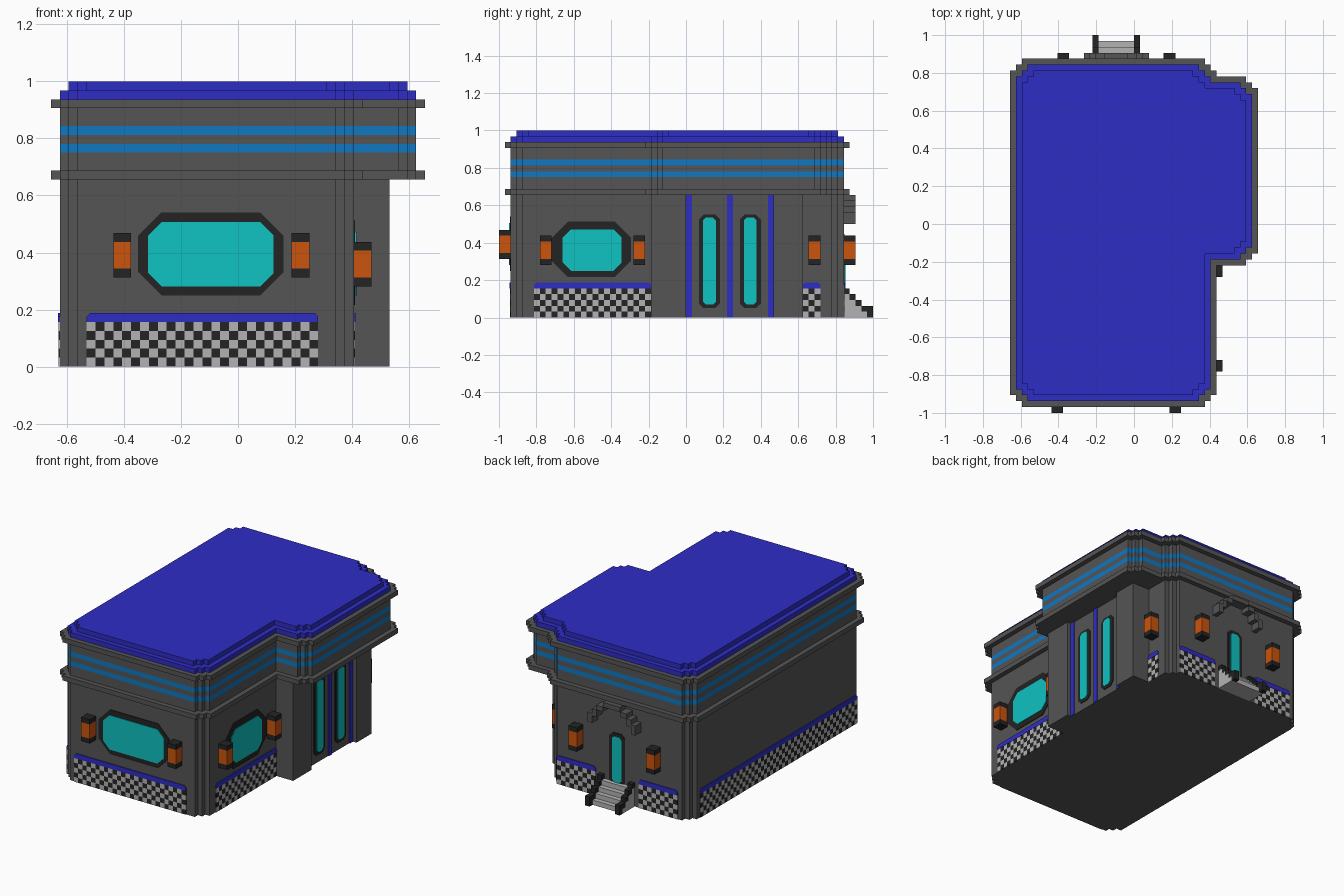
import bpy, bmesh
from mathutils import Vector

cube = bpy.data.objects.get("Cube")
if cube:
    bpy.data.objects.remove(cube)

S = 1 / 32  # one block; every size below is counted in blocks


def material(name, r, g, b):
    m = bpy.data.materials.new(name)
    m.use_nodes = True
    m.diffuse_color = (r, g, b, 1)
    bsdf = next(n for n in m.node_tree.nodes if n.type == 'BSDF_PRINCIPLED')
    bsdf.inputs["Base Color"].default_value = (r, g, b, 1)
    bsdf.inputs["Roughness"].default_value = 0.8
    return m


GREY = material("wall grey", .09, .09, .09)
BLUE = material("roof blue", .028, .026, .56)
BAND = material("band blue", .005, .185, .53)
CYAN = material("glass cyan", .005, .54, .54)
ORANGE = material("lantern orange", .60, .09, .004)
LIGHT = material("light grey", .45, .45, .45)
BLACK = material("charcoal", .017, .017, .017)


def finish(name, bm, mats):
    bmesh.ops.recalc_face_normals(bm, faces=bm.faces[:])
    bmesh.ops.scale(bm, vec=(S, S, S), verts=bm.verts[:])
    me = bpy.data.meshes.new(name)
    bm.to_mesh(me)
    bm.free()
    for m in mats:
        me.materials.append(m)
    ob = bpy.data.objects.new(name, me)
    bpy.context.collection.objects.link(ob)
    return ob


def tower(name, outline, levels, colours):
    """Upright prism; each layer between two levels has its own colour."""
    mats = list(dict.fromkeys(colours))
    bm = bmesh.new()
    rings = [[bm.verts.new((x, y, z)) for x, y in outline] for z in levels]
    n = len(outline)
    for lo, hi, c in zip(rings, rings[1:], colours):
        for i in range(n):
            f = bm.faces.new((lo[i], lo[(i + 1) % n], hi[(i + 1) % n], hi[i]))
            f.material_index = mats.index(c)
    bm.faces.new(rings[0]).material_index = mats.index(colours[0])
    bm.faces.new(rings[-1]).material_index = mats.index(colours[-1])
    return finish(name, bm, mats)


def stepped(corners):
    """Outline from (x, y, cut) corners; cut corners become two small steps."""
    pts = [Vector(c[:2]) for c in corners]
    out = []
    for i, c in enumerate(corners):
        p = pts[i]
        if not c[2]:
            out.append(p)
            continue
        a = (p - pts[i - 1]).normalized()
        b = (pts[(i + 1) % len(pts)] - p).normalized()
        out += [p - 2 * a, p - 2 * a + b, p - a + b, p - a + 2 * b, p + 2 * b]
    return out


def plan(d):
    return stepped([(-20 - d, -30 - d, 1), (13 + d, -30 - d, 1), (13 + d, -6 - d, 0),
                    (20 + d, -6 - d, 1), (20 + d, 24 + d, 1), (13 + d, 24 + d, 0),
                    (13 + d, 27 + d, 1), (-20 - d, 27 + d, 1)])


# Walls, cornices and roof
ground = stepped([(-20, -30, 1), (13, -30, 1), (13, -6, 0), (17, -6, 0), (17, 0, 0),
                  (16, 0, 0), (16, 15, 0), (17, 15, 0), (17, 20, 0), (13, 20, 0),
                  (13, 27, 1), (-20, 27, 1)])
tower("lower_walls", ground, [0, 21.5], [GREY])
tower("upper_walls", plan(0), [21.5, 24, 25, 26, 27, 29.5], [GREY, BAND, GREY, BAND, GREY])
tower("lower_cornice", plan(1), [21, 22], [GREY])
tower("upper_cornice", plan(1), [29, 30], [GREY])
tower("roof_edge", plan(0), [30, 31], [BLUE])
tower("roof_top", plan(-1), [31, 32], [BLUE])

# Wall planes: (point for u, z), outward direction
WALLS = {
    "front": (lambda u, z: (u, -30, z), Vector((0, -1, 0))),
    "back": (lambda u, z: (u, 27, z), Vector((0, 1, 0))),
    "right": (lambda u, z: (13, u, z), Vector((1, 0, 0))),
    "left": (lambda u, z: (-20, u, z), Vector((-1, 0, 0))),
    "panel": (lambda u, z: (16, u, z), Vector((1, 0, 0))),
}


def push(bm, out, depth):
    r = bmesh.ops.extrude_face_region(bm, geom=bm.faces[:])
    verts = [g for g in r["geom"] if isinstance(g, bmesh.types.BMVert)]
    bmesh.ops.translate(bm, vec=out * depth, verts=verts)


def plate(name, wall, pts, mat, depth=0.15):
    at, out = WALLS[wall]
    bm = bmesh.new()
    bm.faces.new([bm.verts.new(at(u, z)) for u, z in pts])
    push(bm, out, depth)
    return finish(name, bm, [mat])


def rect(u0, u1, z0, z1, c=0):
    """Rectangle, with corners chamfered by c."""
    if not c:
        return [(u0, z0), (u1, z0), (u1, z1), (u0, z1)]
    return [(u0 + c, z0), (u1 - c, z0), (u1, z0 + c), (u1, z1 - c),
            (u1 - c, z1), (u0 + c, z1), (u0, z1 - c), (u0, z0 + c)]


def checker(name, wall, u0, u1):
    """Checkered skirting five blocks high with a blue trim above it."""
    at, out = WALLS[wall]
    bm = bmesh.new()
    grid = [[bm.verts.new(at(u, z)) for z in range(6)] for u in range(u0, u1 + 1)]
    for i in range(u1 - u0):
        for j in range(5):
            f = bm.faces.new((grid[i][j], grid[i + 1][j], grid[i + 1][j + 1], grid[i][j + 1]))
            f.material_index = (i + j) % 2
    push(bm, out, 0.15)
    finish(name + "_checker", bm, [LIGHT, BLACK])
    trim = [(u0, 5), (u1, 5), (u1, 5.6), (u1 - .4, 6), (u0 + .4, 6), (u0, 5.6)]
    plate(name + "_trim", wall, trim, BLUE, 0.2)


checker("front", "front", -17, 9)
checker("right_front", "right", -26, -6)
checker("right_back", "right", 20, 23)
checker("back_left", "back", 2, 11)
checker("back_right", "back", -17, -8)
checker("side", "left", -28, 24)


# Windows: dark frame with glass
def window(name, wall, frame, glass):
    plate(name + "_frame", wall, rect(*frame), BLACK, 0.15)
    plate(name + "_glass", wall, rect(*glass), CYAN, 0.28)


window("front_window", "front", (-11.2, 5.1, 8, 17.3, 2.6), (-10.1, 4, 9, 16.2, 1.5))
window("right_window", "right", (-23, -9.4, 6.9, 16.4, 2.8), (-21.1, -11, 8, 15.1, 1.4))
for k, u in enumerate((4, 11)):
    window(f"tall_window_{k + 1}", "panel", (u - 1.8, u + 1.8, 1.6, 17.6, .8),
           (u - 1.1, u + 1.1, 2.2, 17.1, .5))
window("back_door", "back", (-4.8, -1.2, 3.5, 14.3, .8), (-4.1, -1.9, 4, 13.6, .5))

# Blue strips on the recessed side panel
for k, u in enumerate((0, 7, 14)):
    plate(f"panel_strip_{k + 1}", "panel", rect(u, u + 1, 0, 21), BLUE, 0.2)


# Lanterns with dark caps
def lantern(name, x, y, z):
    tower(name, [(x, y), (x + 2, y), (x + 2, y + 2), (x, y + 2)],
          [z, z + 1, z + 4, z + 5], [BLACK, ORANGE, BLACK])


for k, x in enumerate((-14, 6)):
    lantern(f"front_lantern_{k + 1}", x, -32, 10)
for k, y in enumerate((-25, -9, 21)):
    lantern(f"right_lantern_{k + 1}", 13, y, 9)
for k, x in enumerate((-13, 5)):
    lantern(f"back_lantern_{k + 1}", x, 27, 9)


# Stepped arch above the back door, mirrored about its centre
def block(name, x0, x1, y0, y1, z0, z1, mat):
    tower(name, [(x0, y0), (x1, y0), (x1, y1), (x0, y1)], [z0, z1], [mat])


block("arch_top", -5, -1, 27, 29, 20, 21, GREY)
for side, s in (("left", 1), ("right", -1)):
    for k, (a, b, z0, z1) in enumerate(((2, 3.5, 19, 20), (3.5, 4.5, 17.5, 19), (4.5, 5.5, 16, 18))):
        x0, x1 = sorted((-3 + s * a, -3 + s * b))
        block(f"arch_{side}_{k + 1}", x0, x1, 27, 29, z0, z1, GREY)

# Back steps and their dark rails
bm = bmesh.new()
profile = [(27, 0), (31, 0)]
for i in range(4):
    profile += [(31 - i, i + 1), (30 - i, i + 1)]
bm.faces.new([bm.verts.new((-7, y, z)) for y, z in profile])
push(bm, Vector((1, 0, 0)), 8)
finish("back_steps", bm, [LIGHT])
for side, x in (("left", 0), ("right", -7)):
    for i in range(5):
        low = 0 if i == 4 else 4 - i
        block(f"rail_{side}_{i + 1}", x - .02, x + 1.02, 27 + i, 28 + i, low, max(5 - i, 2), BLACK)
